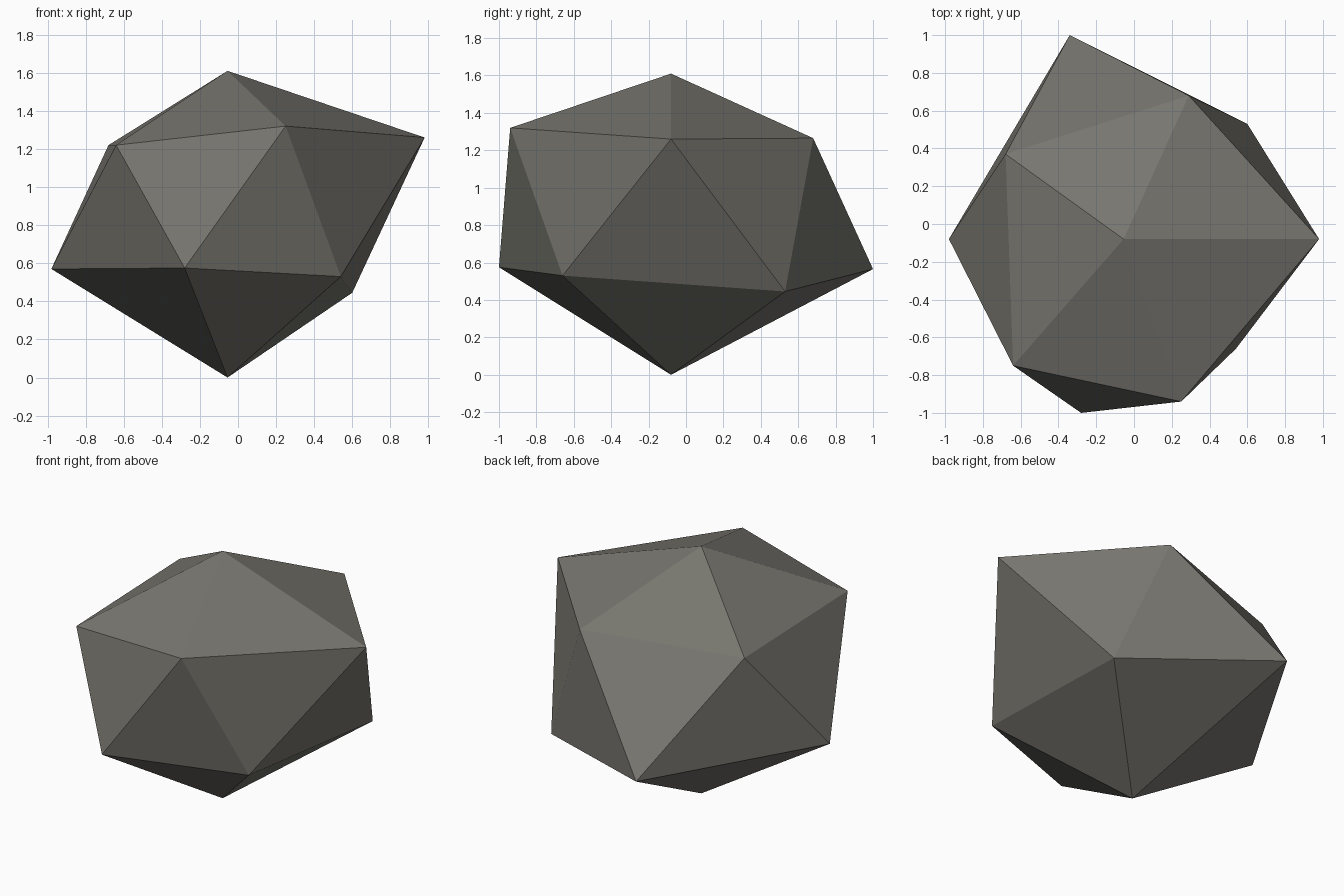
import bpy, bmesh

if "Cube" in bpy.data.objects:
    bpy.data.objects.remove(bpy.data.objects["Cube"])

# Stone colour
stone = bpy.data.materials.new("grey stone")
stone.diffuse_color = (0.185, 0.18, 0.158, 1)
stone.use_nodes = True
stone.node_tree.nodes["Principled BSDF"].inputs["Base Color"].default_value = stone.diffuse_color

# Rough boulder: an irregular icosahedron of two poles and two staggered rings
lower_ring = [(0.54, -0.66, 0.53), (0.60, 0.53, 0.445), (-0.34, 1.0, 0.565),
              (-0.98, -0.08, 0.57), (-0.28, -1.0, 0.575)]
upper_ring = [(0.98, -0.08, 1.26), (0.29, 0.68, 1.265), (-0.68, 0.37, 1.22),
              (-0.64, -0.75, 1.22), (0.25, -0.94, 1.32)]

bm = bmesh.new()
bottom = bm.verts.new((-0.055, -0.08, 0.0))
top = bm.verts.new((-0.055, -0.08, 1.61))
low = [bm.verts.new(p) for p in lower_ring]
up = [bm.verts.new(p) for p in upper_ring]

# Base fan, zigzag side band and crown fan
for i in range(5):
    j = (i + 1) % 5
    bm.faces.new((bottom, low[j], low[i]))
    bm.faces.new((low[i], low[j], up[i]))
    bm.faces.new((up[i], low[j], up[j]))
    bm.faces.new((top, up[i], up[j]))
bmesh.ops.recalc_face_normals(bm, faces=bm.faces[:])

mesh = bpy.data.meshes.new("boulder")
bm.to_mesh(mesh)
bm.free()
mesh.materials.append(stone)
bpy.context.collection.objects.link(bpy.data.objects.new("boulder", mesh))
